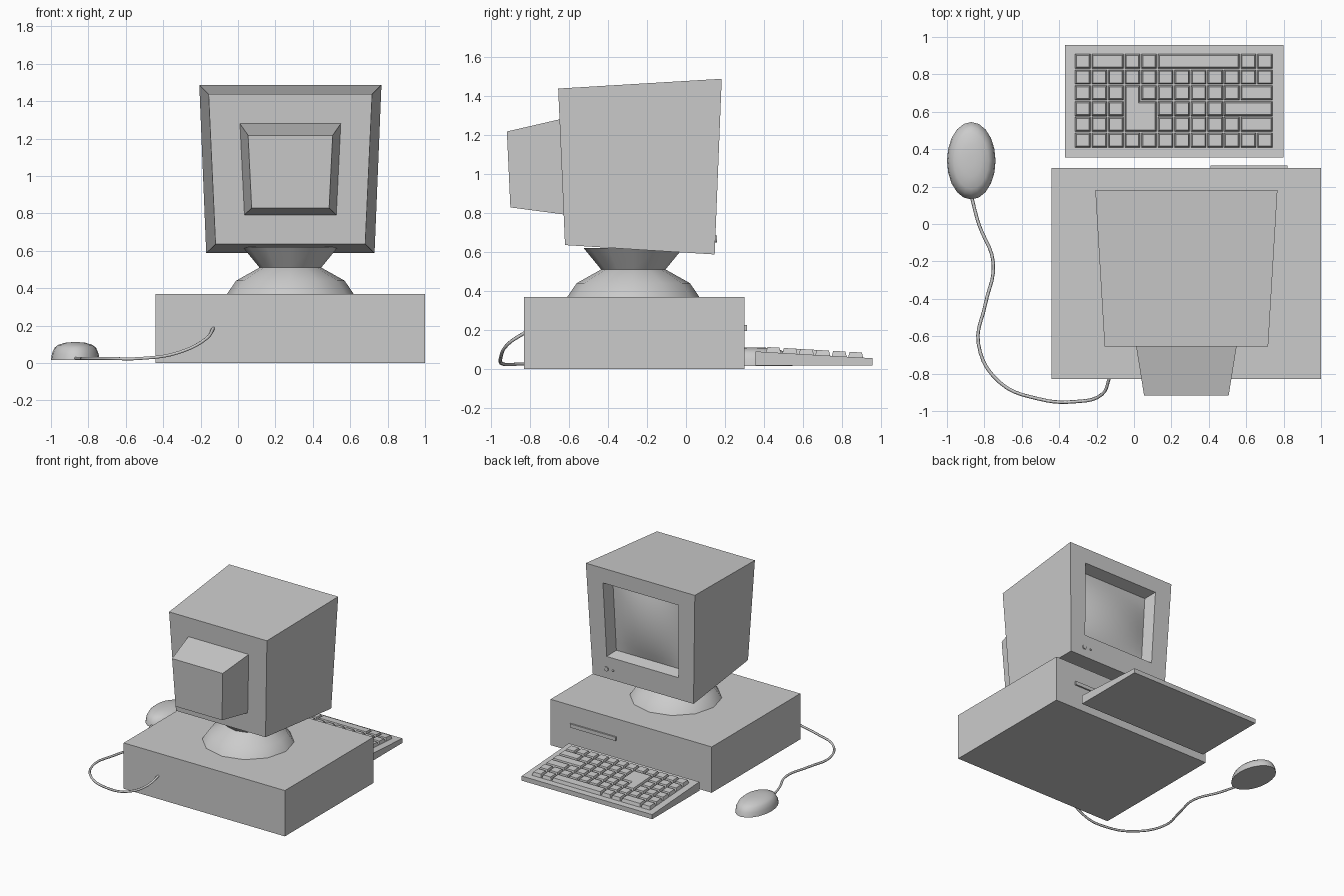
import bpy, bmesh, math
from mathutils import Vector

if "Cube" in bpy.data.objects:
    bpy.data.objects.remove(bpy.data.objects["Cube"])


def finish(name, bm, smooth=None):
    bmesh.ops.recalc_face_normals(bm, faces=bm.faces)
    me = bpy.data.meshes.new(name)
    bm.to_mesh(me)
    bm.free()
    ob = bpy.data.objects.new(name, me)
    bpy.context.collection.objects.link(ob)
    if smooth:
        bpy.ops.object.select_all(action='DESELECT')
        ob.select_set(True)
        bpy.context.view_layer.objects.active = ob
        bpy.ops.object.shade_smooth_by_angle(angle=math.radians(smooth))
    return ob


def loft(bm, rings):
    """Skin rings of equal point count and cap both ends."""
    vs = [[bm.verts.new(p) for p in r] for r in rings]
    n = len(vs[0])
    for a, b in zip(vs, vs[1:]):
        for i in range(n):
            j = (i + 1) % n
            bm.faces.new((a[i], a[j], b[j], b[i]))
    bm.faces.new(vs[0])
    bm.faces.new(vs[-1])


def loft_object(name, rings, smooth=None):
    bm = bmesh.new()
    loft(bm, rings)
    return finish(name, bm, smooth)


def box(name, x0, x1, y0, y1, z0, z1):
    return loft_object(name, [[(x0, y0, z), (x1, y0, z), (x1, y1, z), (x0, y1, z)] for z in (z0, z1)])


def oval(cx, cy, rx, ry, z, n):
    return [(cx + rx * math.cos(2 * math.pi * i / n), cy + ry * math.sin(2 * math.pi * i / n), z)
            for i in range(n)]


CX = 0.28  # centre line of monitor


def panel(hb, yb, zb, ht, yt, zt):
    """Upright trapezoid: half width, y and z at bottom and top."""
    return [Vector(p) for p in ((CX - hb, yb, zb), (CX + hb, yb, zb), (CX + ht, yt, zt), (CX - ht, yt, zt))]


def on_panel(p, u, v):
    return p[0].lerp(p[1], u).lerp(p[3].lerp(p[2], u), v)


def sub_panel(p, u0, u1, v0, v1):
    return [on_panel(p, u, v) for u, v in ((u0, v0), (u1, v0), (u1, v1), (u0, v1))]


# Computer case and drive slot
box("case", -0.44, 1.0, -0.83, 0.30, 0, 0.37)
box("drive_slot", 0.41, 0.82, 0.29, 0.312, 0.195, 0.225)

# Monitor stand
loft_object("stand", [oval(CX, -0.27, r, r, z, 12) for r, z in
                      ((0.338, 0.37), (0.29, 0.44), (0.165, 0.51), (0.255, 0.62))], 35)

# Monitor shell with recessed opening
back = panel(0.40, -0.62, 0.635, 0.437, -0.655, 1.437)
front = panel(0.45, 0.147, 0.587, 0.487, 0.183, 1.487)
opening = sub_panel(front, 0.15, 0.85, 0.20, 0.865)
inner = [p + Vector((0, -0.10, 0)) for p in sub_panel(front, 0.17, 0.83, 0.22, 0.845)]
loft_object("monitor_shell", [back, front, opening, inner])

# Bulging screen
bm = bmesh.new()
N = 10
grid = []
for i in range(N + 1):
    row = []
    for j in range(N + 1):
        u, v = i / N, j / N
        bulge = 0.045 * (1 - (2 * u - 1) ** 2) * (1 - (2 * v - 1) ** 2)
        row.append(bm.verts.new(on_panel(inner, u, v) + Vector((0, 0.002 + bulge, 0))))
    grid.append(row)
for i in range(N):
    for j in range(N):
        bm.faces.new((grid[i][j], grid[i][j + 1], grid[i + 1][j + 1], grid[i + 1][j]))
finish("screen", bm, 40)

# Monitor rear housing
loft_object("rear_housing", [panel(0.248, -0.61, 0.79, 0.27, -0.645, 1.28),
                             panel(0.207, -0.90, 0.828, 0.226, -0.918, 1.217)])

# Monitor knobs
for name, x, r in (("power_knob", 0.605, 0.018), ("indicator", 0.545, 0.008)):
    loft_object(name, [[(px, y, pz + 0.665) for px, pz, _ in oval(x, 0, r, r, 0, 12)]
                       for y in (0.14, 0.158)], 35)


# Keyboard base
def deck(y):
    return 0.09 - (y - 0.355) * 0.058


KX0, KX1, KY0, KY1 = -0.368, 0.798, 0.355, 0.957
loft_object("keyboard_base", [[(x, KY0, 0.018), (x, KY1, 0.018), (x, KY1, deck(KY1)), (x, KY0, deck(KY0))]
                              for x in (KX0, KX1)])

# Keys: tapered blocks, rows run from the far edge (+y) inwards
PX, PY, X0, Y1 = 0.0885, 0.0843, -0.318, 0.912
keys = bmesh.new()


def add_key(corners):
    """Corners are (column, row, inset x sign, inset y sign)."""
    rings = []
    for inset, lift in ((0.003, -0.003), (0.011, 0.026)):
        ring = []
        for c, r, sx, sy in corners:
            y = Y1 - r * PY + sy * inset
            ring.append((X0 + c * PX + sx * inset, y, deck(y) + lift))
        rings.append(ring)
    loft(keys, rings)


row_widths = [
    [(0, 1), (1, 2), (3, 1), (4, 1), (5, 5), (10, 1), (11, 1)],
    [(c, 1) for c in range(12)],
    [(c, 1) for c in (0, 1, 2, 4, 5, 6, 7, 8, 9)] + [(10, 2)],
    [(c, 1) for c in (0, 1, 2, 5, 6, 7, 8)] + [(9, 3)],
    [(c, 1) for c in (0, 1, 2, 5, 6, 7, 8, 9)] + [(10, 2)],
    [(c, 1) for c in range(12)],
]
for r, row in enumerate(row_widths):
    for c, w in row:
        add_key([(c, r + 1, 1, 1), (c + w, r + 1, -1, 1), (c + w, r, -1, -1), (c, r, 1, -1)])
# L-shaped key
add_key([(3, 5, 1, 1), (5, 5, -1, 1), (5, 3, -1, -1), (4, 3, -1, -1), (4, 2, -1, -1), (3, 2, 1, -1)])
finish("keys", keys)

# Mouse
loft_object("mouse", [oval(-0.87, 0.338, 0.13 * s, 0.207 * s, z, 20) for s, z in
                      ((1, 0.015), (0.96, 0.05), (0.86, 0.08), (0.72, 0.096), (0.42, 0.108), (0.15, 0.111))], 35)

# Mouse cable
path = [(-0.87, 0.15, 0.025), (-0.83, 0, 0.025), (-0.752, -0.21, 0.025), (-0.795, -0.43, 0.025),
        (-0.832, -0.64, 0.025), (-0.72, -0.845, 0.025), (-0.51, -0.935, 0.025), (-0.32, -0.95, 0.055),
        (-0.17, -0.91, 0.13), (-0.13, -0.82, 0.19)]
cu = bpy.data.curves.new("mouse_cable", 'CURVE')
cu.dimensions = '3D'
cu.bevel_depth = 0.009
cu.bevel_resolution = 1
cu.resolution_u = 5
cu.use_fill_caps = True
sp = cu.splines.new('BEZIER')
sp.bezier_points.add(len(path) - 1)
for bp, p in zip(sp.bezier_points, path):
    bp.co = p
    bp.handle_left_type = bp.handle_right_type = 'AUTO'
bpy.context.collection.objects.link(bpy.data.objects.new("mouse_cable", cu))
